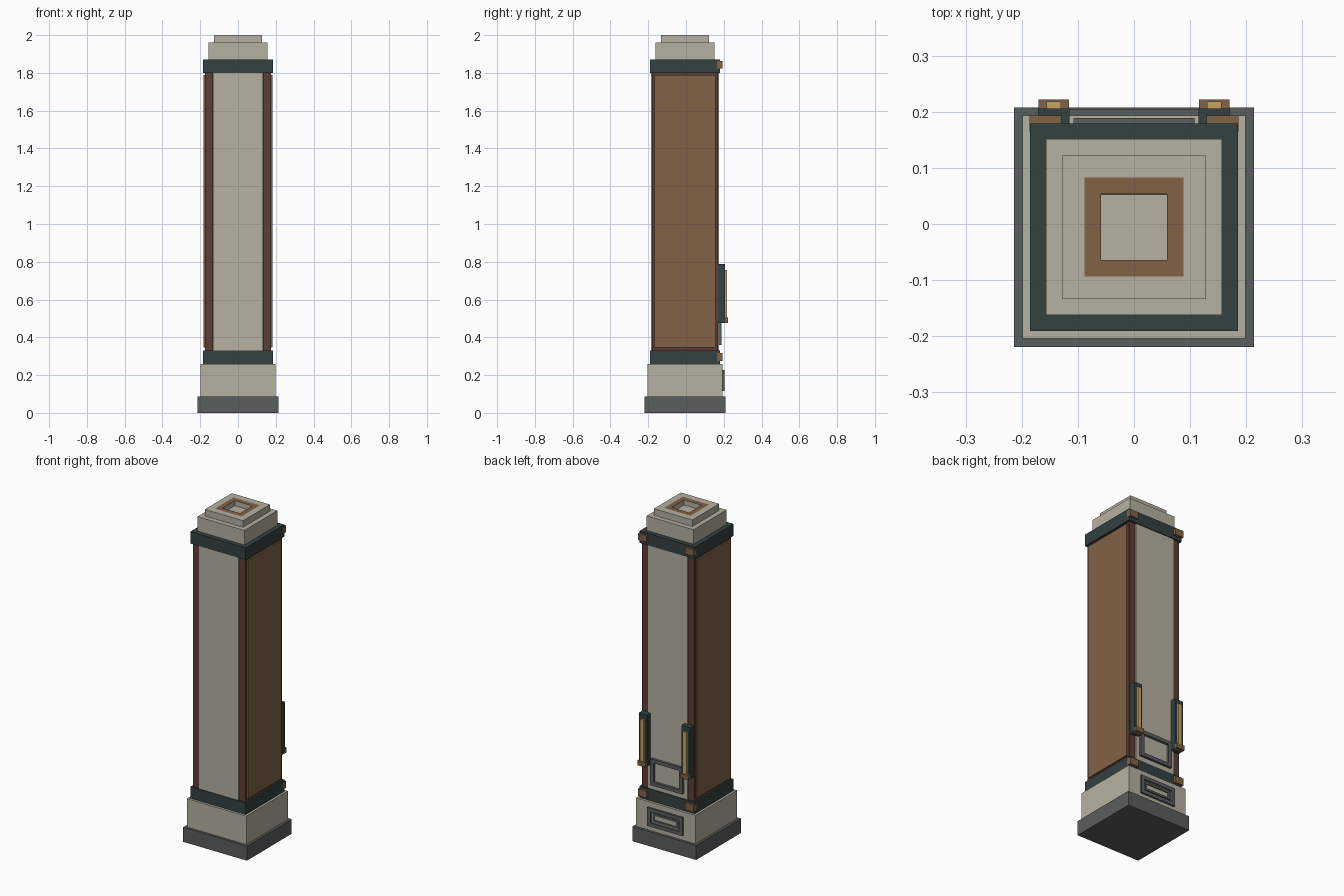
import bpy, bmesh

if "Cube" in bpy.data.objects:
    bpy.data.objects.remove(bpy.data.objects["Cube"])

YC = -0.0055  # the column axis sits slightly forward of the back lamps


def mat(name, rgb):
    m = bpy.data.materials.new(name)
    lin = [(c / 255 / 12.92) if c < 11 else ((c / 255 + 0.055) / 1.055) ** 2.4 for c in rgb]
    m.diffuse_color = (*lin, 1)
    m.use_nodes = True
    m.node_tree.nodes["Principled BSDF"].inputs["Base Color"].default_value = m.diffuse_color
    return m


STONE = mat("pale stone", (182, 177, 162))
BROWN = mat("copper brown", (130, 98, 69))
DARK = mat("dark brown", (92, 63, 53))
GREEN = mat("dark green metal", (52, 65, 65))
GREY = mat("dark grey", (90, 94, 93))
GOLD = mat("warm gold", (200, 164, 98))


def finish(bm, name, *mats):
    me = bpy.data.meshes.new(name)
    bm.to_mesh(me)
    bm.free()
    for m in mats:
        me.materials.append(m)
    ob = bpy.data.objects.new(name, me)
    bpy.context.collection.objects.link(ob)
    return ob


def add_box(bm, x, y, z):
    r = bmesh.ops.create_cube(bm, size=1)
    for v in r["verts"]:
        for i, (a, b) in enumerate((x, y, z)):
            v.co[i] = (a + b) / 2 + v.co[i] * (b - a)


def box(name, m, x, y, z):
    bm = bmesh.new()
    add_box(bm, x, y, z)
    return finish(bm, name, m)


def block(name, m, half, z):
    return box(name, m, (-half, half), (YC - half, YC + half), z)


def pair(name, m, x, y, z):
    """The same box on the right and mirrored on the left."""
    box(name + "_right", m, x, y, z)
    box(name + "_left", m, (-x[1], -x[0]), y, z)


def frame(name, half, y, z, w):
    """Raised rectangular frame on the back."""
    bm = bmesh.new()
    for zz in ((z[0], z[0] + w), (z[1] - w, z[1])):
        add_box(bm, (-half, half), y, zz)
    for s in (-1, 1):
        add_box(bm, sorted((s * half, s * (half - w))), y, (z[0] + w, z[1] - w))
    return finish(bm, name, GREY)


# stepped base and collars
block("base_slab", GREY, 0.2135, (0, 0.088))
block("plinth", STONE, 0.199, (0.088, 0.26))
block("lower_collar", GREEN, 0.185, (0.26, 0.33))
block("upper_collar", GREEN, 0.185, (1.80, 1.872))
block("lower_cap", STONE, 0.157, (1.872, 1.96))

# shaft: stone core with faces standing just proud of the corner posts
box("shaft_core", STONE, (-0.132, 0.132), (YC - 0.18, YC + 0.18), (0.33, 1.80))
for side, y in (("front", (YC - 0.175, YC - 0.12)), ("back", (YC + 0.12, YC + 0.175))):
    pair("corner_post_" + side, DARK, (0.134, 0.175), y, (0.33, 1.80))
pair("side_backing", DARK, (0.125, 0.174), (YC - 0.12, YC + 0.12), (0.33, 1.80))
pair("side_panel", BROWN, (0.17, 0.183), (YC - 0.162, YC + 0.162), (0.345, 1.788))

# top cap with inset brown square and square socket
bm = bmesh.new()
add_box(bm, (-0.128, 0.128), (YC - 0.128, YC + 0.128), (1.96, 2.0))
bm.normal_update()
top = max(bm.faces, key=lambda f: f.calc_center_median().z)
bmesh.ops.inset_region(bm, faces=[top], thickness=0.056)
ring = bmesh.ops.inset_region(bm, faces=[top], thickness=0.042)["faces"]
for f in ring:
    f.material_index = 1
bmesh.ops.inset_region(bm, faces=[top], thickness=0.0003)
for v in top.verts:
    v.co.z -= 0.03
finish(bm, "upper_cap", STONE, BROWN)

# back lamps: housing, glowing strip, foot
pair("lamp_housing", GREEN, (0.115, 0.171), (0.158, 0.206), (0.477, 0.787))
pair("lamp_strip", GOLD, (0.130, 0.156), (0.20, 0.218), (0.50, 0.757))
pair("lamp_foot", BROWN, (0.1155, 0.1705), (0.19, 0.222), (0.476, 0.505))

# corner clips on the back of both collars
pair("lower_clip", BROWN, (0.129, 0.1865), (0.165, 0.193), (0.276, 0.318))
pair("upper_clip", BROWN, (0.129, 0.1865), (0.165, 0.193), (1.822, 1.862))

# raised frames on the back of the shaft and plinth
frame("shaft_frame", 0.108, (0.17, 0.189), (0.36, 0.52), 0.022)
frame("plinth_frame", 0.118, (0.19, 0.204), (0.117, 0.228), 0.022)
frame("plinth_inner_frame", 0.086, (0.19, 0.199), (0.147, 0.198), 0.012)
